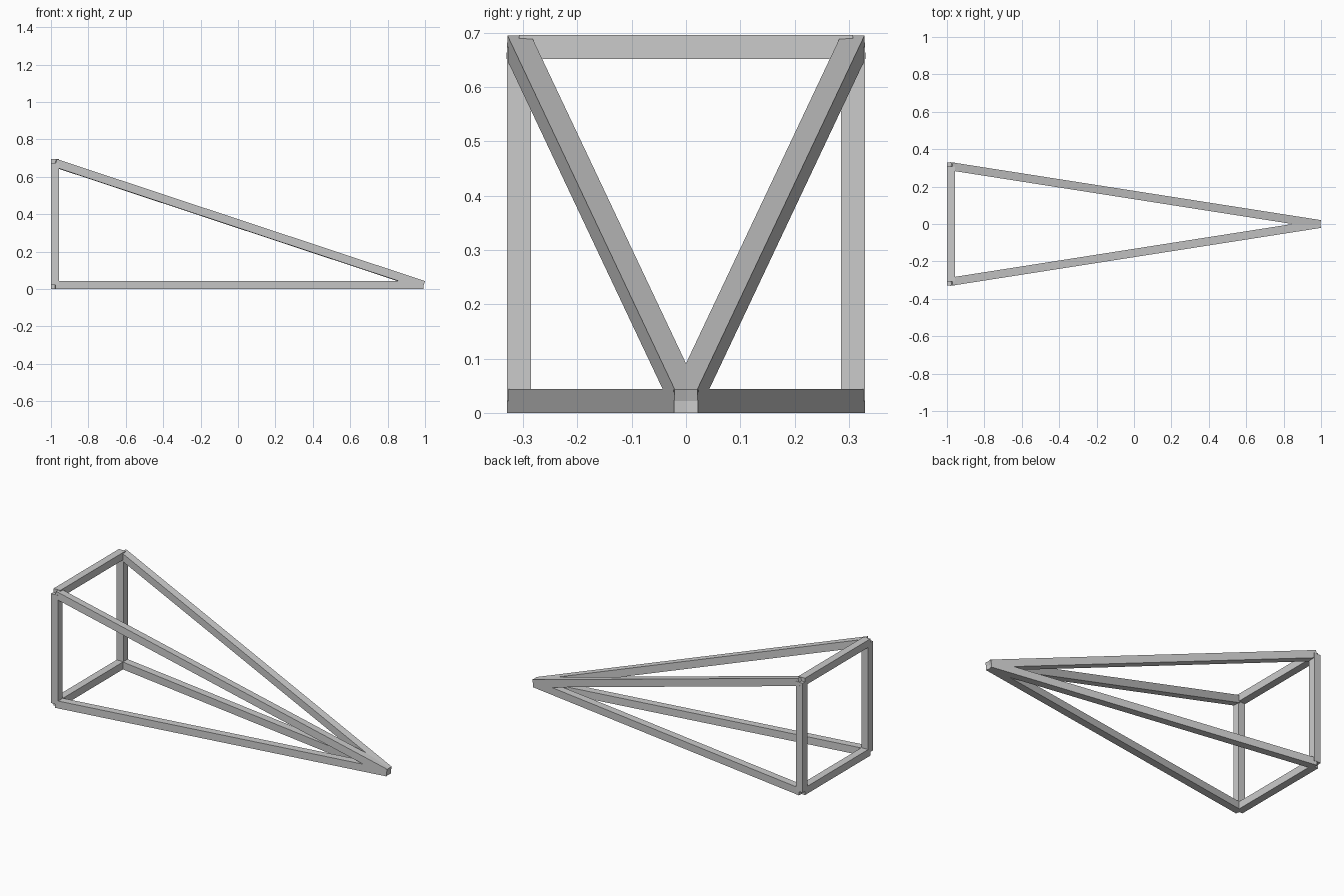
import bpy, bmesh
from mathutils import Vector, Matrix

if "Cube" in bpy.data.objects:
    bpy.data.objects.remove(bpy.data.objects["Cube"])

W = 0.044                     # square beam width
X0, Y0 = -0.978, 0.308        # centre lines of the rear frame
Z0, Z1 = 0.022, 0.674
APEX = Vector((0.9895, 0, Z0))


def beam(name, a, b):
    """Square bar between two points, its side axis kept level."""
    a, b = Vector(a), Vector(b)
    d = (b - a).normalized()
    side = Vector((0, 0, 1)).cross(d)
    side = side.normalized() if side.length > 1e-4 else Vector((0, 1, 0))
    up = d.cross(side)
    rot = Matrix((d, side, up)).transposed().to_4x4()
    bm = bmesh.new()
    bmesh.ops.create_cube(bm, size=1)
    bm.transform(Matrix.Translation((a + b) / 2) @ rot
                 @ Matrix.Diagonal(((b - a).length, W, W, 1)))
    me = bpy.data.meshes.new(name)
    bm.to_mesh(me)
    bm.free()
    ob = bpy.data.objects.new(name, me)
    bpy.context.collection.objects.link(ob)


# Rear frame crossbars
for label, z in (("bottom", Z0), ("top", Z1)):
    beam(label + "_crossbar", (X0, -Y0, z), (X0, Y0, z))

# Rear posts and the bars converging at the tip
for label, s in (("front", -1), ("back", 1)):
    beam(label + "_post", (X0, s * Y0, Z0), (X0, s * Y0, Z1))
    beam(label + "_base_rail", (X0, s * Y0, Z0), APEX)
    beam(label + "_sloped_rail", (X0, s * Y0, Z1), APEX)
